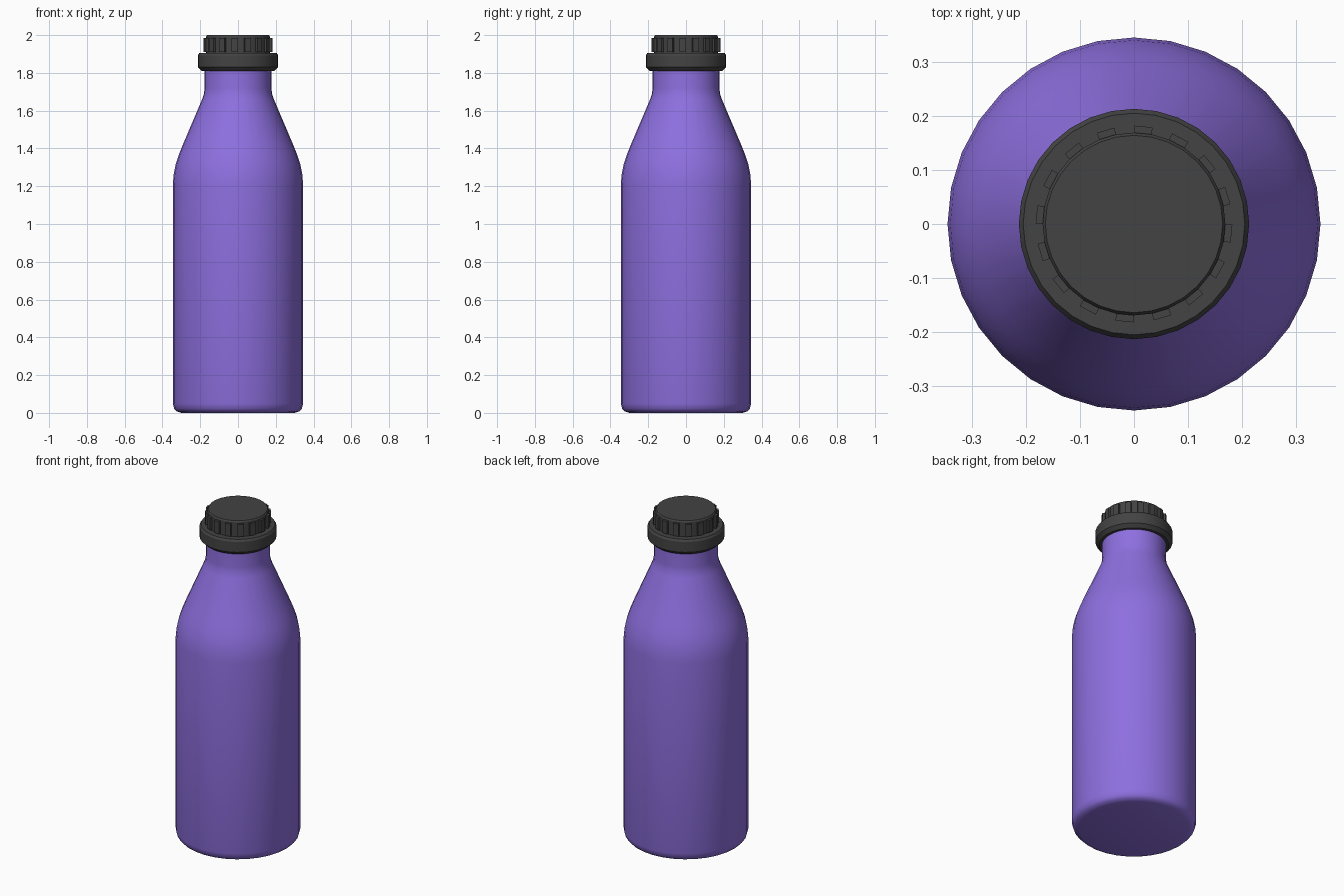
import bpy, bmesh, math

if "Cube" in bpy.data.objects:
    bpy.data.objects.remove(bpy.data.objects["Cube"])

SIDES = 32


def material(name, rgb):
    m = bpy.data.materials.new(name)
    m.diffuse_color = (*rgb, 1)
    m.use_nodes = True
    m.node_tree.nodes["Principled BSDF"].inputs["Base Color"].default_value = m.diffuse_color
    return m


purple = material("purple plastic", (0.27, 0.16, 0.74))
black = material("dark grey plastic", (0.056, 0.056, 0.056))


def lathe(name, profile, mat, ribs=None):
    """Revolve (radius, z) points; close both ends; optionally extrude alternate faces of one band."""
    bm = bmesh.new()
    rings = [[bm.verts.new((r * math.cos(2 * math.pi * i / SIDES),
                            r * math.sin(2 * math.pi * i / SIDES), z))
              for i in range(SIDES)] for r, z in profile]
    bands = []
    for a, b in zip(rings, rings[1:]):
        bands.append([bm.faces.new((a[i], a[(i + 1) % SIDES], b[(i + 1) % SIDES], b[i]))
                      for i in range(SIDES)])
    bm.faces.new(rings[0][::-1])
    bm.faces.new(rings[-1])
    if ribs:
        band, depth = ribs
        faces = bands[band][1::2]
        bm.normal_update()
        out = bmesh.ops.extrude_discrete_faces(bm, faces=faces)["faces"]
        for f in out:
            n = f.normal.copy()
            bmesh.ops.translate(bm, verts=list(f.verts), vec=n * depth)
    bm.normal_update()
    me = bpy.data.meshes.new(name)
    bm.to_mesh(me)
    bm.free()
    ob = bpy.data.objects.new(name, me)
    bpy.context.collection.objects.link(ob)
    me.materials.append(mat)
    bpy.ops.object.select_all(action='DESELECT')
    ob.select_set(True)
    bpy.context.view_layer.objects.active = ob
    bpy.ops.object.shade_smooth_by_angle(angle=math.radians(30))
    return ob


# Bottle body with rounded foot, sloping shoulder and neck
lathe("bottle_body", [
    (0.300, 0.0), (0.325, 0.008), (0.338, 0.022), (0.345, 0.05), (0.345, 1.21),
    (0.340, 1.265), (0.329, 1.32), (0.312, 1.37), (0.290, 1.425), (0.190, 1.66),
    (0.180, 1.69), (0.177, 1.72), (0.177, 1.83)], purple)

# Collar below the cap
lathe("cap_collar", [
    (0.193, 1.81), (0.213, 1.83), (0.213, 1.893), (0.205, 1.905)], black)

# Screw cap with grip ribs on every other side
lathe("screw_cap", [
    (0.169, 1.89), (0.169, 1.91), (0.169, 1.985), (0.169, 1.992), (0.164, 2.0)],
    black, ribs=(1, 0.013))
